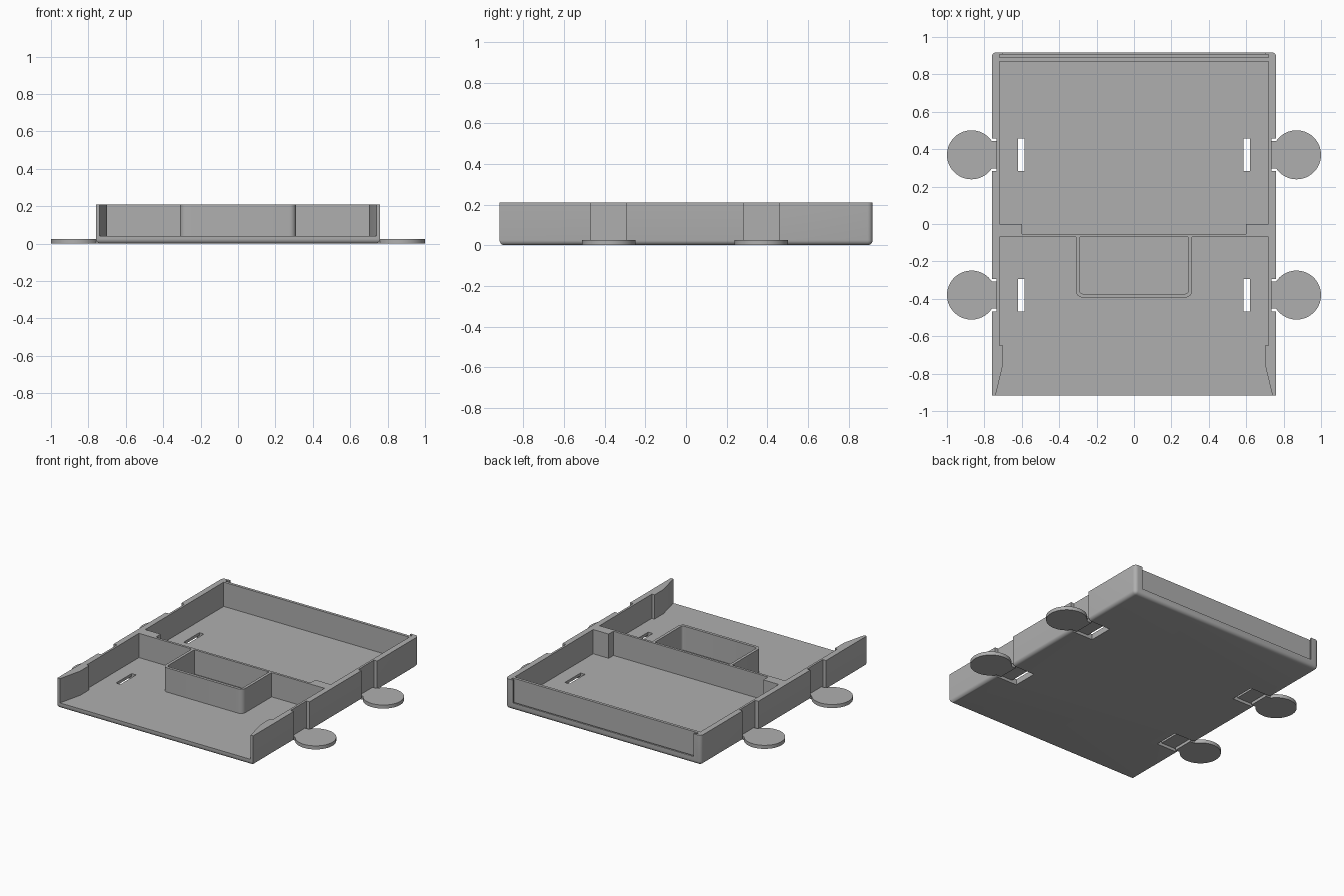
import bpy
import bmesh
import math

if "Cube" in bpy.data.objects:
    bpy.data.objects.remove(bpy.data.objects["Cube"], do_unlink=True)

grey = bpy.data.materials.new("plain grey")
grey.use_nodes = True
colour = (0.43, 0.43, 0.43, 1)
grey.diffuse_color = colour
grey.node_tree.nodes["Principled BSDF"].inputs["Base Color"].default_value = colour


def finish(name, bm):
    bmesh.ops.recalc_face_normals(bm, faces=bm.faces[:])
    mesh = bpy.data.meshes.new(name)
    bm.to_mesh(mesh)
    bm.free()
    mesh.materials.append(grey)
    obj = bpy.data.objects.new(name, mesh)
    bpy.context.collection.objects.link(obj)
    return obj


def prism(name, outline, z0, z1):
    """Extrude a plan outline from z0 to z1."""
    bm = bmesh.new()
    face = bm.faces.new([bm.verts.new((x, y, z0)) for x, y in outline])
    grown = bmesh.ops.extrude_face_region(bm, geom=[face])["geom"]
    top = [v for v in grown if isinstance(v, bmesh.types.BMVert)]
    bmesh.ops.translate(bm, verts=top, vec=(0, 0, z1 - z0))
    return finish(name, bm)


def box(name, x0, x1, y0, y1, z0, z1):
    return prism(name, [(x0, y0), (x1, y0), (x1, y1), (x0, y1)], z0, z1)


def mirrored(half):
    return half + [(-x, y) for x, y in reversed(half)]


def smooth(obj):
    bpy.ops.object.select_all(action="DESELECT")
    obj.select_set(True)
    bpy.context.view_layer.objects.active = obj
    bpy.ops.object.shade_smooth_by_angle(angle=math.radians(35))


def cut(target, cutter):
    mod = target.modifiers.new("cut", "BOOLEAN")
    mod.operation = "DIFFERENCE"
    mod.solver = "EXACT"
    mod.object = cutter
    bpy.context.view_layer.objects.active = target
    bpy.ops.object.modifier_apply(modifier=mod.name)
    bpy.data.objects.remove(cutter, do_unlink=True)


HEIGHT, FLOOR, OVER = 0.21, 0.04, 0.3
TAB_ROWS = (-0.38, 0.37)

# Tray block with rounded bottom edges and rounded rear corners
tray = box("tray", -0.76, 0.76, -0.917, 0.918, 0, HEIGHT)
bm = bmesh.new()
bm.from_mesh(tray.data)
edges = [e for e in bm.edges
         if all(v.co.z < 0.01 for v in e.verts) or all(v.co.y > 0.5 for v in e.verts)
         and abs(e.verts[0].co.z - e.verts[1].co.z) > 0.1]
bmesh.ops.bevel(bm, geom=edges, offset=0.025, segments=5, profile=0.5, affect="EDGES")
bm.to_mesh(tray.data)
bm.free()

# Rear compartment, leaving thick blocks at the divider ends
rear = [(0.6, -0.053), (0.6, 0), (0.72, 0), (0.72, 0.87)]
cut(tray, prism("rear_cutter", mirrored(rear), FLOOR, OVER))

# Open front compartment with stepped, flared side walls
front = [(0.75, -0.958), (0.7, -0.75), (0.7, -0.65), (0.72, -0.65), (0.72, -0.07)]
cut(tray, prism("front_cutter", mirrored(front), FLOOR, OVER))

# Sliding panel slot and window in the back wall
cut(tray, box("slot_cutter", -0.72, 0.72, 0.89, 0.905, FLOOR, OVER))
cut(tray, box("window_cutter", -0.7, 0.7, 0.9, 1, 0.05, OVER))

# Strap slots, channels underneath and notches in the side walls
for side in (-1, 1):
    for y in TAB_ROWS:
        y0, y1 = y - 0.087, y + 0.087
        for x0, x1, z0, z1 in ((0.585, 0.62, -0.1, 0.1),
                               (0.59, 0.8, -0.1, 0.02),
                               (0.735, 0.8, -0.1, OVER)):
            xs = sorted((side * x0, side * x1))
            cut(tray, box("strap_cutter", *xs, y0, y1, z0, z1))
smooth(tray)

# Pocket against the divider, with rounded front corners
def pocket_line(half_width, front_y, radius):
    pts = [(half_width, -0.065)]
    for i in range(7):
        a = -math.pi / 2 * i / 6
        pts.append((half_width - radius + radius * math.cos(a),
                    front_y + radius + radius * math.sin(a)))
    return mirrored(pts)


outer = pocket_line(0.31, -0.393, 0.035)
inner = pocket_line(0.29, -0.373, 0.015)
pocket = prism("pocket", outer + inner[::-1], FLOOR - 0.01, HEIGHT)
smooth(pocket)

# Round tabs with short necks
for side, label in ((-1, "right"), (1, "left")):
    for y, row in zip(TAB_ROWS, ("front", "rear")):
        start = math.asin(0.073 / 0.131)
        disc = [(0.725, y - 0.073)]
        for i in range(49):
            a = -math.pi + start + (2 * math.pi - 2 * start) * i / 48
            disc.append((0.869 + 0.131 * math.cos(a), y + 0.131 * math.sin(a)))
        disc.append((0.725, y + 0.073))
        tab = prism(f"{row}_{label}_tab", [(side * x, v) for x, v in disc], 0, 0.025)
        smooth(tab)
